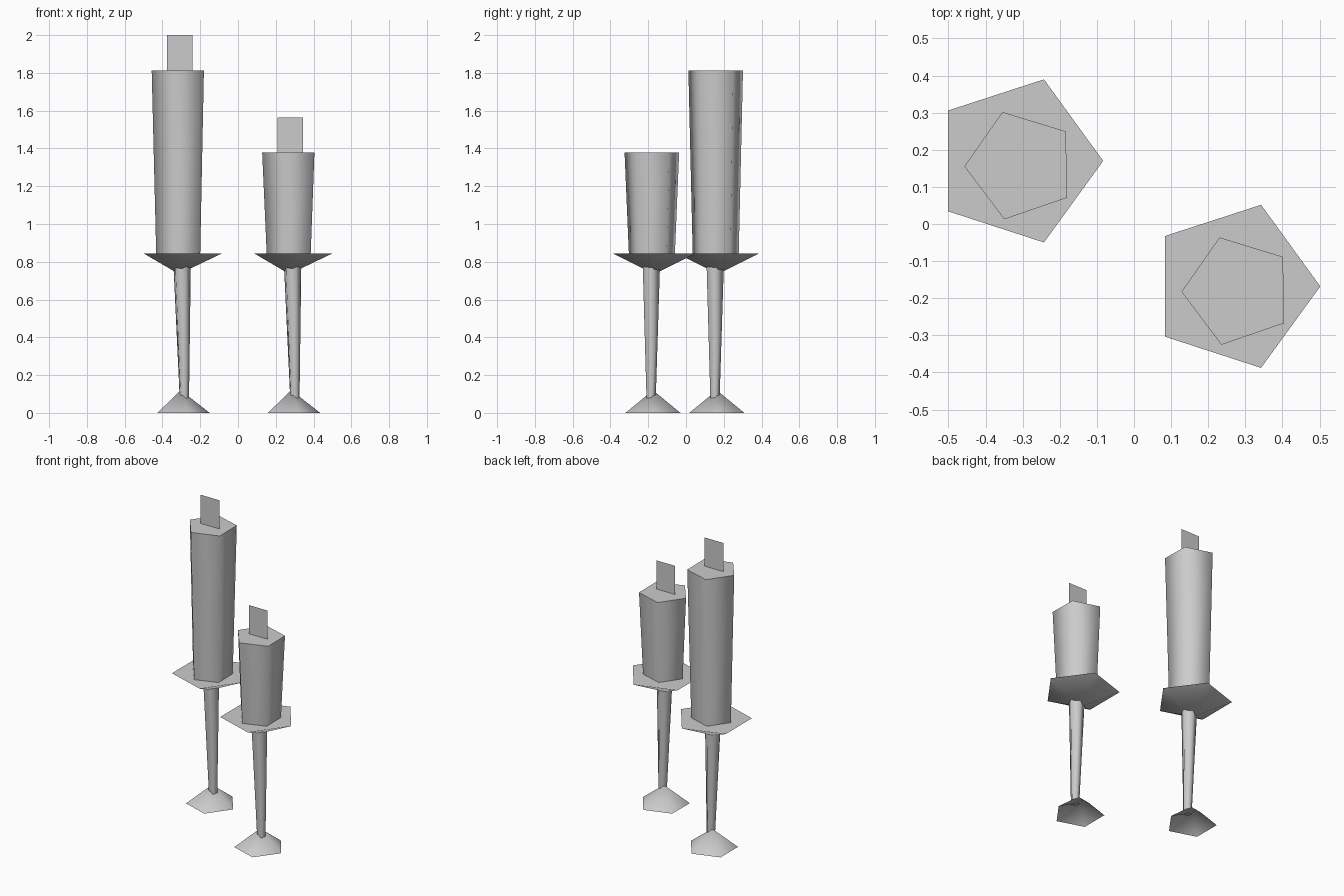
import bpy
import bmesh
from math import sin, cos, tau, radians

SIDES = 5

if "Cube" in bpy.data.objects:
    bpy.data.objects.remove(bpy.data.objects["Cube"], do_unlink=True)

grey = bpy.data.materials.new("plain_grey")
grey.use_nodes = True
grey.diffuse_color = (0.6, 0.6, 0.6, 1)
grey.node_tree.nodes["Principled BSDF"].inputs["Base Color"].default_value = (0.6, 0.6, 0.6, 1)


def finish(name, bm):
    mesh = bpy.data.meshes.new(name)
    bm.to_mesh(mesh)
    bm.free()
    mesh.materials.append(grey)
    obj = bpy.data.objects.new(name, mesh)
    bpy.context.collection.objects.link(obj)
    return obj


def ring(bm, x, y, z, radius, turn):
    """One pentagon of vertices, or a single point when the radius is zero."""
    if radius == 0:
        return [bm.verts.new((x, y, z))] * SIDES
    angles = [radians(turn) + tau * i / SIDES for i in range(SIDES)]
    return [bm.verts.new((x + radius * cos(a), y + radius * sin(a), z)) for a in angles]


def five_sided(name, low, high, turn=0, cap_low=False, cap_high=False):
    """Smooth-sided cone or frustum; low and high are x, y, z, radius."""
    bm = bmesh.new()
    a, b = ring(bm, *low, turn), ring(bm, *high, turn)
    for i in range(SIDES):
        j = (i + 1) % SIDES
        corners = list(dict.fromkeys((a[i], a[j], b[j], b[i])))
        bm.faces.new(corners).smooth = True
    if cap_low:
        bm.faces.new(a[::-1])
    if cap_high:
        bm.faces.new(b)
    return finish(name, bm)


def flame_card(name, x, y, z, width, height):
    bm = bmesh.new()
    w = width / 2
    bm.faces.new([bm.verts.new((x + dx, y, z + dz))
                  for dx, dz in ((-w, 0), (w, 0), (w, height), (-w, height))])
    return finish(name, bm)


def candlestick(prefix, x, y, candle_top):
    # Foot, open underneath
    five_sided(prefix + "_foot", (x + .002, y + .005, 0, .153), (x + .002, y + .005, .12, 0))
    # Stem, widening and leaning slightly towards the dish
    five_sided(prefix + "_stem", (x + .02, y - .006, .07, .026), (x + .007, y - .006, .79, .049),
               turn=10, cap_low=True, cap_high=True)
    # Drip dish
    five_sided(prefix + "_dish", (x - .008, y + .012, .735, 0), (x - .009, y + .012, .845, .231),
               cap_high=True)
    # Candle
    five_sided(prefix + "_candle", (x, y, .84, .128), (x, y, candle_top, .152),
               turn=181, cap_low=True, cap_high=True)
    # Flame
    flame_card(prefix + "_flame", x - .003, y - .008, candle_top, .135, .187)


candlestick("tall", -.305, .158, 1.813)
candlestick("short", .28, -.18, 1.378)
